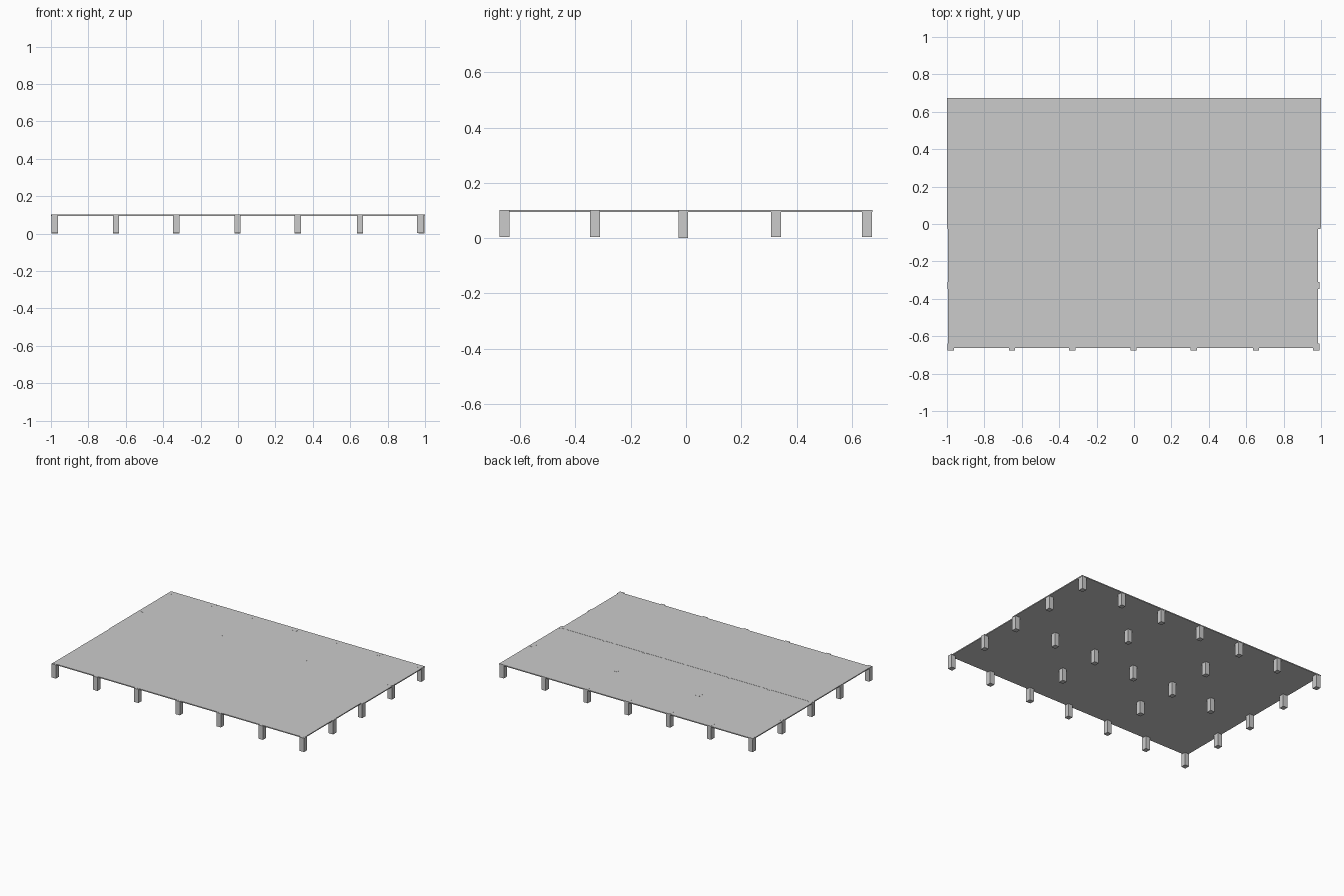
import bpy

if "Cube" in bpy.data.objects:
    bpy.data.objects.remove(bpy.data.objects["Cube"])


def box(name, x0, x1, y0, y1, z0, z1):
    """Axis-aligned box from its limits."""
    bpy.ops.mesh.primitive_cube_add(size=1)
    ob = bpy.context.object
    ob.name = name
    ob.data.name = name
    ob.location = ((x0 + x1) / 2, (y0 + y1) / 2, (z0 + z1) / 2)
    ob.scale = (x1 - x0, y1 - y0, z1 - z0)
    bpy.ops.object.transform_apply(location=True, rotation=False, scale=True)
    return ob


# Two thin deck panels, the front one lapping slightly over the back one
box("deck_front", -0.995, 0.985, -0.664, 0.0, 0.095, 0.102)
box("deck_back", -1.0, 1.0, -0.02, 0.675, 0.094, 0.101)

# Square posts: full perimeter plus a diamond-like pattern inside
xs = [-0.98, -0.652, -0.33, -0.003, 0.32, 0.652, 0.975]
ys = [-0.657, -0.329, -0.01, 0.325, 0.655]
hx, hy = 0.017, 0.018
for j, y in enumerate(ys):
    for i, x in enumerate(xs):
        edge = i in (0, 6) or j in (0, 4)
        inner = j == 2 and i != 3 or i in (2, 4) or (i, j) == (3, 2)
        if edge or inner:
            # Right-hand posts sit under the wider back panel
            px = x + (0.006 if i == 6 and j >= 2 else 0)
            z0 = 0.0 if j == 2 else 0.004
            box(f"post_{i}_{j}", px - hx, px + hx, y - hy, y + hy, z0, 0.1015)
